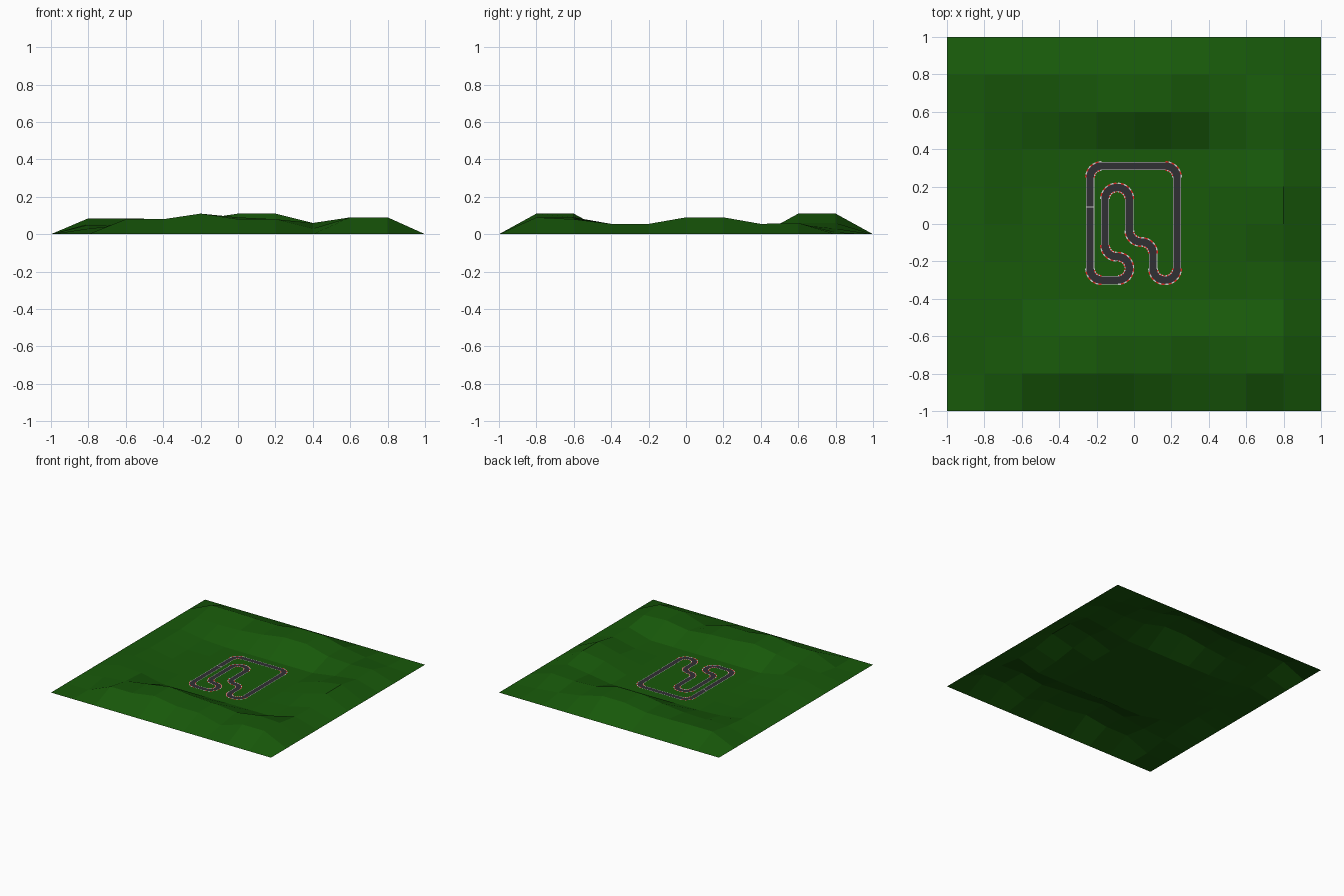
import bpy, bmesh
from math import radians
from mathutils import Vector, Matrix

if "Cube" in bpy.data.objects:
    bpy.data.objects.remove(bpy.data.objects["Cube"])


def material(name, rgb):
    m = bpy.data.materials.new(name)
    m.diffuse_color = (*rgb, 1)
    m.use_nodes = True
    m.node_tree.nodes["Principled BSDF"].inputs["Base Color"].default_value = m.diffuse_color
    return m


GRASS = material("grass", (0.009, 0.1, 0.003))
ASPHALT = material("asphalt", (0.03, 0.029, 0.033))
WHITE = material("white_paint", (0.75, 0.72, 0.75))
RED = material("red_paint", (0.75, 0.02, 0.015))


def mesh_object(name, quads, mats, ids=None):
    bm = bmesh.new()
    for i, q in enumerate(quads):
        f = bm.faces.new([bm.verts.new(p) for p in q])
        f.material_index = ids[i] if ids else 0
    bmesh.ops.remove_doubles(bm, verts=bm.verts, dist=1e-5)
    me = bpy.data.meshes.new(name)
    bm.to_mesh(me)
    bm.free()
    for m in mats:
        me.materials.append(m)
    ob = bpy.data.objects.new(name, me)
    bpy.context.collection.objects.link(ob)
    return ob


# Low-poly terrain: hills (in hundredths) around a flat middle, rim at zero
HILLS = ["0 8 8 11 8 8 3 9 9",
         "3 5 8 11 9 8 6 9 8",
         "5 4 0 0 0 0 0 0 5.5",
         "5 1 0 0 0 0 0 1 5.5",
         "4 0 0 0 0 0 0 4 9",
         "4 0 0 0 0 0 0 6 9",
         "4 1 0 0 0 0 0 3 5.5",
         "5.5 5.5 6 8 11 11 6 5 6",
         "8.5 8.5 8 8 11 11 6 3 1"]
rim = [0.0] * 11
H = [rim] + [[0.0] + [float(v) / 100 for v in r.split()] + [0.0] for r in HILLS] + [rim]


def ground(i, j):
    return (-1 + 0.2 * i, -1 + 0.2 * j, H[j][i])


mesh_object("terrain", [[ground(i, j), ground(i + 1, j), ground(i + 1, j + 1), ground(i, j + 1)]
                        for j in range(10) for i in range(10)], [GRASS])

# Circuit centre line: corner points rounded with one radius
CORNERS = [(-.235, .31), (.23, .31), (.23, -.30), (.102, -.30), (.102, -.096), (-.025, -.096),
           (-.025, .195), (-.155, .195), (-.155, -.175), (-.025, -.175), (-.025, -.30), (-.235, -.30)]
R, N = 0.0615, 8
path = []   # (point, left normal, starts an arc segment)
for k, c in enumerate(CORNERS):
    c = Vector(c)
    d0 = (c - Vector(CORNERS[k - 1])).normalized()
    d1 = (Vector(CORNERS[(k + 1) % len(CORNERS)]) - c).normalized()
    turn = 1 if d0.x * d1.y - d0.y * d1.x > 0 else -1
    centre = c - d0 * R + d1 * R
    for s in range(N + 1):
        rot = Matrix.Rotation(radians(90 * s / N) * turn, 2)
        path.append((centre + rot @ (-d1 * R), rot @ Vector((-d0.y, d0.x)), s < N))


def strip(a, b, z, arcs_only=False):
    out = []
    for k, (p, n, arc) in enumerate(path):
        q, m, _ = path[(k + 1) % len(path)]
        if arc or not arcs_only:
            out.append([(*(v), z) for v in (p + n * b, p + n * a, q + m * a, q + m * b)])
    return out


mesh_object("road", strip(-0.021, 0.021, 0.003), [ASPHALT])
mesh_object("edge_lines", strip(0.0195, 0.0225, 0.0036) + strip(-0.0225, -0.0195, 0.0036), [WHITE])

# Striped kerbs on both sides of every bend
kerbs = strip(0.0195, 0.0265, 0.0045, True) + strip(-0.0265, -0.0195, 0.0045, True)
mesh_object("kerbs", kerbs, [RED, WHITE], [i % 2 for i in range(len(kerbs))])

# Start line across the left straight
mesh_object("start_line", [[(-.256, .087, .0042), (-.214, .087, .0042),
                            (-.214, .093, .0042), (-.256, .093, .0042)]], [WHITE])
